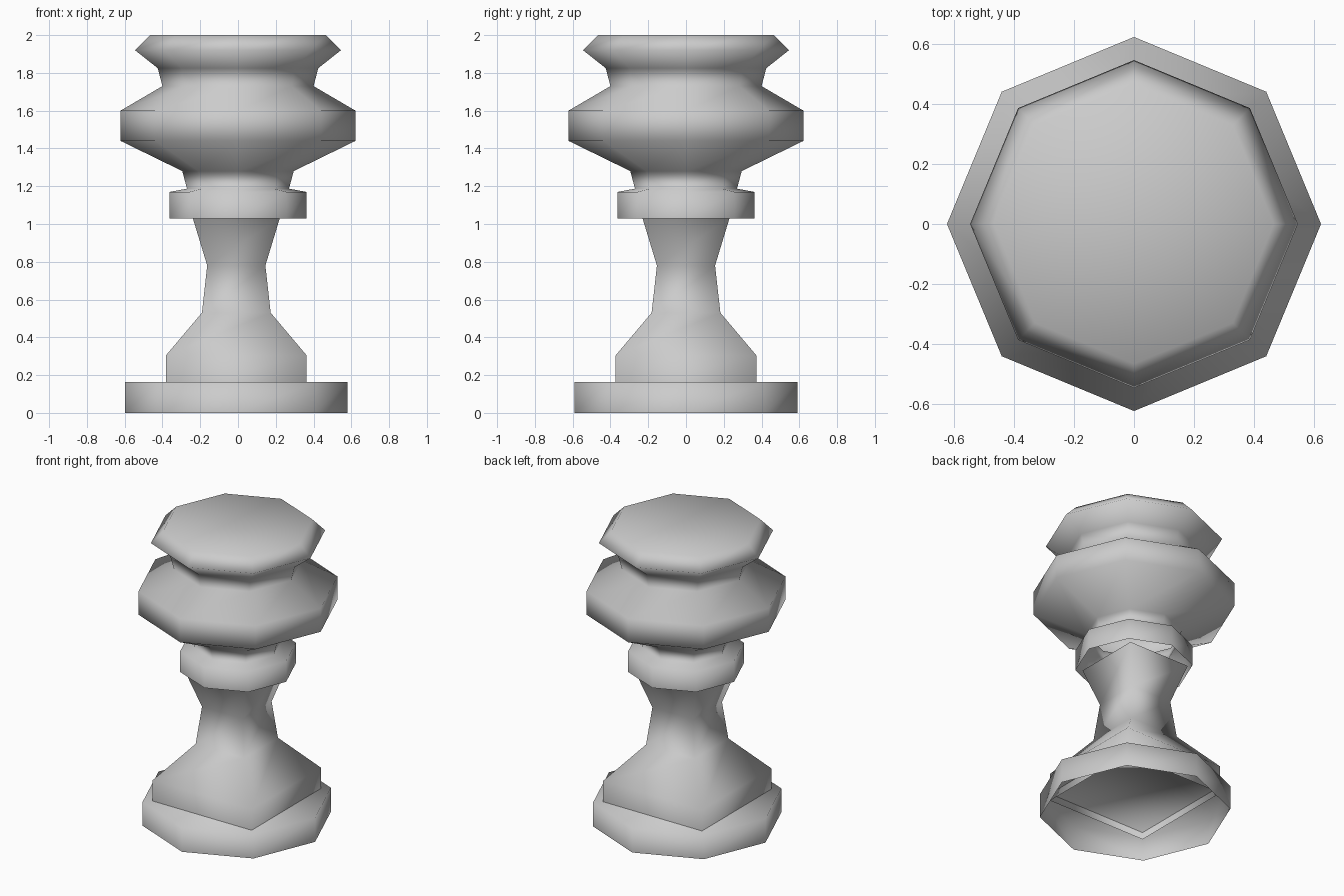
import bpy, bmesh
from math import pi, cos, sin, sqrt

cube = bpy.data.objects.get("Cube")
if cube:
    bpy.data.objects.remove(cube, do_unlink=True)

# One plain material for the whole piece
grey = bpy.data.materials.new("plain_grey")
grey.use_nodes = True
grey.diffuse_color = (0.6, 0.6, 0.6, 1)
grey.node_tree.nodes["Principled BSDF"].inputs["Base Color"].default_value = (0.6, 0.6, 0.6, 1)


def loft(name, sections, sides=8, turn=0.0, centre_x=0.0, lid=False, dip=0.0):
    """Stack rings of (height, radius); the lid may dip towards its middle."""
    bm = bmesh.new()
    rings = []
    for z, r in sections:
        angles = [turn + 2 * pi * i / sides for i in range(sides)]
        rings.append([bm.verts.new((centre_x + r * cos(a), r * sin(a), z))
                      for a in angles])
    for low, high in zip(rings, rings[1:]):
        for i in range(sides):
            j = (i + 1) % sides
            bm.faces.new((low[i], low[j], high[j], high[i]))
    if lid:
        top = bm.faces.new(rings[-1])
        if dip:
            top.normal_update()
            bmesh.ops.poke(bm, faces=[top], offset=-dip)
    for face in bm.faces:
        face.smooth = True
    mesh = bpy.data.meshes.new(name)
    bm.to_mesh(mesh)
    bm.free()
    mesh.materials.append(grey)
    obj = bpy.data.objects.new(name, mesh)
    bpy.context.collection.objects.link(obj)
    return obj


# Eight-sided foot, open below, with a flat top
loft("base", [(0, 0.589), (0.163, 0.589)], centre_x=-0.009, lid=True)

# Four-sided waisted stem sunk into the foot, given by its half widths
stem = [(0.115, 0.372), (0.305, 0.372), (0.53, 0.182), (0.78, 0.154), (1.03, 0.23)]
loft("stem", [(z, half * sqrt(2)) for z, half in stem],
     sides=4, turn=pi / 4, centre_x=-0.009)

# Collar, neck, belly, groove and flared rim in one turned piece
loft("collar_and_head",
     [(1.03, 0.362), (1.17, 0.362), (1.187, 0.27), (1.28, 0.295),
      (1.44, 0.622), (1.60, 0.622), (1.73, 0.40), (1.825, 0.425),
      (1.92, 0.545), (2.0, 0.465)],
     lid=True, dip=0.03)
